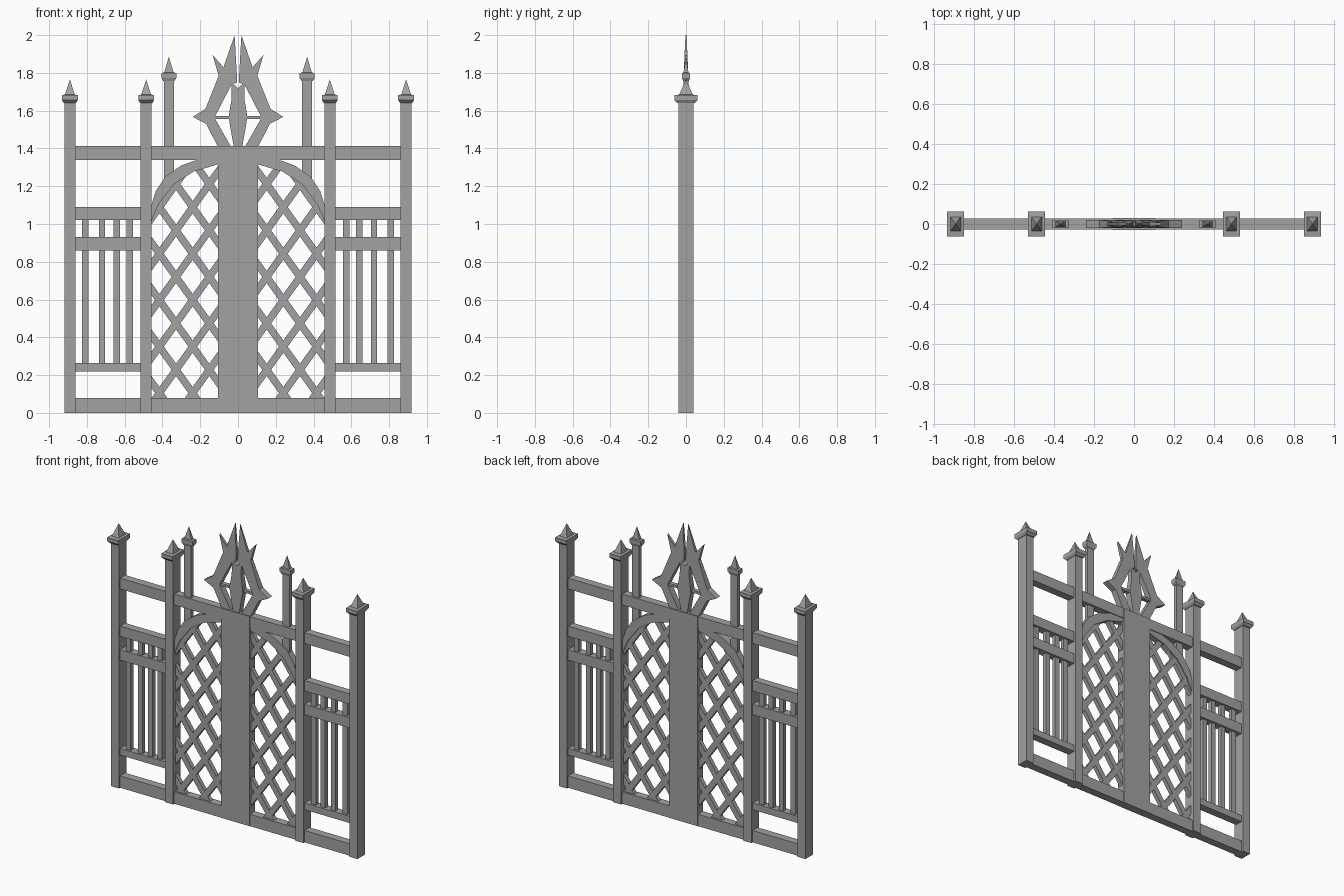
import bpy, bmesh
from math import atan2
from mathutils import Vector, Matrix

cube = bpy.data.objects.get("Cube")
if cube:
    bpy.data.objects.remove(cube, do_unlink=True)

# One iron grey for everything
iron = bpy.data.materials.new("iron_grey")
iron.use_nodes = True
iron.diffuse_color = (0.36, 0.36, 0.36, 1)
iron.node_tree.nodes["Principled BSDF"].inputs["Base Color"].default_value = (0.36, 0.36, 0.36, 1)


def finish(name, bm, mirror=True):
    bmesh.ops.recalc_face_normals(bm, faces=bm.faces)
    mesh = bpy.data.meshes.new(name)
    bm.to_mesh(mesh)
    bm.free()
    mesh.materials.append(iron)
    obj = bpy.data.objects.new(name, mesh)
    bpy.context.collection.objects.link(obj)
    if mirror:
        obj.modifiers.new("mirror", "MIRROR").use_mirror_merge = False
    return obj


def add_box(bm, x0, x1, z0, z1, depth):
    m = Matrix.Translation(((x0 + x1) / 2, 0, (z0 + z1) / 2)) @ Matrix.Diagonal((x1 - x0, 2 * depth, z1 - z0, 1))
    bmesh.ops.create_cube(bm, size=1, matrix=m)


def box(name, x0, x1, z0, z1, depth, mirror=True):
    bm = bmesh.new()
    add_box(bm, x0, x1, z0, z1, depth)
    return finish(name, bm, mirror)


def add_prism(bm, points, depth):
    """Extrude an x/z outline; depth is a function of height."""
    rings = [[bm.verts.new((x, s * depth(z), z)) for x, z in points] for s in (-1, 1)]
    bm.faces.new(rings[0])
    bm.faces.new(rings[1][::-1])
    n = len(points)
    for i in range(n):
        j = (i + 1) % n
        bm.faces.new((rings[0][i], rings[1][i], rings[1][j], rings[0][j]))


def finial(name, x, z, layers, tip):
    """Stacked rectangular rings closed by a pyramid point."""
    bm = bmesh.new()
    rings = []
    for dz, hx, hy in layers:
        rings.append([bm.verts.new((x + a * hx, b * hy, z + dz))
                      for a, b in ((-1, -1), (1, -1), (1, 1), (-1, 1))])
    top = bm.verts.new((x, 0, z + tip))
    bm.faces.new(rings[0])
    for i in range(4):
        j = (i + 1) % 4
        for low, high in zip(rings, rings[1:]):
            bm.faces.new((low[i], low[j], high[j], high[i]))
        bm.faces.new((rings[-1][i], rings[-1][j], top))
    finish(name, bm)


# Main posts with capped points
cap = [(0, .032, .046), (.016, .042, .062), (.042, .042, .062), (.045, .026, .036)]
for name, x in (("outer_post", .89), ("inner_post", .486)):
    box(name, x - .029, x + .029, 0, 1.65, .04)
    finial(name + "_cap", x, 1.64, cap, .125)

# Slim posts rising from the arches
box("slim_post", .34, .393, 1.22, 1.77, .013)
finial("slim_post_cap", .366, 1.757, [(0, .029, .015), (.016, .04, .021), (.042, .04, .021), (.045, .025, .013)], .128)

# Full width rails and the central slab
box("top_rail", -.89, .89, 1.34, 1.413, .027, False)
box("bottom_rail", -.89, .89, 0, .08, .027, False)
box("centre_slab", -.107, .107, 0, 1.413, .029, False)

# Side fence panels
for name, z0, z1 in (("lower", .22, .265), ("middle", .86, .93), ("upper", 1.02, 1.09)):
    box(name + "_panel_rail", .5, .875, z0, z1, .027)
bm = bmesh.new()
for x in (.573, .643, .72, .808):
    add_box(bm, x - .017, x + .017, .24, 1.05, .014)
finish("balusters", bm)

# Arch brace over each gate leaf
outer = [(.1, 1.342), (.21, 1.342), (.3, 1.31), (.385, 1.25), (.435, 1.175), (.465, 1.08)]
inner = [(.465, 1.0), (.42, 1.105), (.34, 1.21), (.235, 1.278), (.1, 1.317)]
bm = bmesh.new()
add_prism(bm, outer + inner, lambda z: .022)
finish("gate_arch", bm)

# Diagonal lattice, trimmed to the leaf opening
PITCH_X, PITCH_Z = .176, .246
NODE = Vector((.24, 0, .105))
direction = Vector((PITCH_X, 0, PITCH_Z))
trims = [((.1, 0, 0), (-1, 0, 0)), ((.462, 0, 0), (1, 0, 0)), ((0, 0, .07), (0, 0, -1))]
middle = [((a[0] + b[0]) / 2, (a[1] + b[1]) / 2) for a, b in zip(outer[1:], inner[::-1][1:])]
middle.insert(0, (.1, 1.33))
for (xa, za), (xb, zb) in zip(middle, middle[1:]):
    trims.append(((xa, 0, za), (za - zb, 0, xb - xa)))
bm = bmesh.new()
for side in (-1, 1):
    for k in range(-3, 9):
        bar = bmesh.new()
        angle = atan2(direction.x * side, direction.z)
        centre = NODE + Vector((0, 0, k * PITCH_Z))
        m = Matrix.Translation(centre) @ Matrix.Rotation(angle, 4, "Y") @ Matrix.Diagonal((.038, .028, 4, 1))
        bmesh.ops.create_cube(bar, size=1, matrix=m)
        for co, no in trims:
            cut = bmesh.ops.bisect_plane(bar, geom=bar.verts[:] + bar.edges[:] + bar.faces[:],
                                         plane_co=co, plane_no=no, clear_outer=True)
            edges = [e for e in cut["geom_cut"] if isinstance(e, bmesh.types.BMEdge)]
            if edges:
                bmesh.ops.holes_fill(bar, edges=edges)
        piece = bpy.data.meshes.new("lattice_piece")
        bar.to_mesh(piece)
        bar.free()
        bm.from_mesh(piece)
        bpy.data.meshes.remove(piece)
finish("gate_lattice", bm)


# Crown ornament, thinning towards the tips
def taper(z):
    return .021 if z < 1.6 else max(.003, .021 - (z - 1.6) * .047)


bm = bmesh.new()
add_prism(bm, [(.018, 2.0), (.077, 1.83), (.135, 1.895), (.102, 1.785), (.172, 1.61), (.24, 1.567),
               (.168, 1.53), (.105, 1.405), (.035, 1.405), (.12, 1.555), (.12, 1.572),
               (.036, 1.735), (.004, 1.75)], taper)
finish("crown_arm", bm)
bm = bmesh.new()
half = [(.022, 1.405), (.05, 1.565), (.034, 1.66), (.036, 1.75)]
add_prism(bm, half + [(0, 1.72)] + [(-x, z) for x, z in half[::-1]], taper)
finish("crown_spindle", bm, False)
box("crown_crossbar", -.13, .13, 1.555, 1.572, .014, False)
